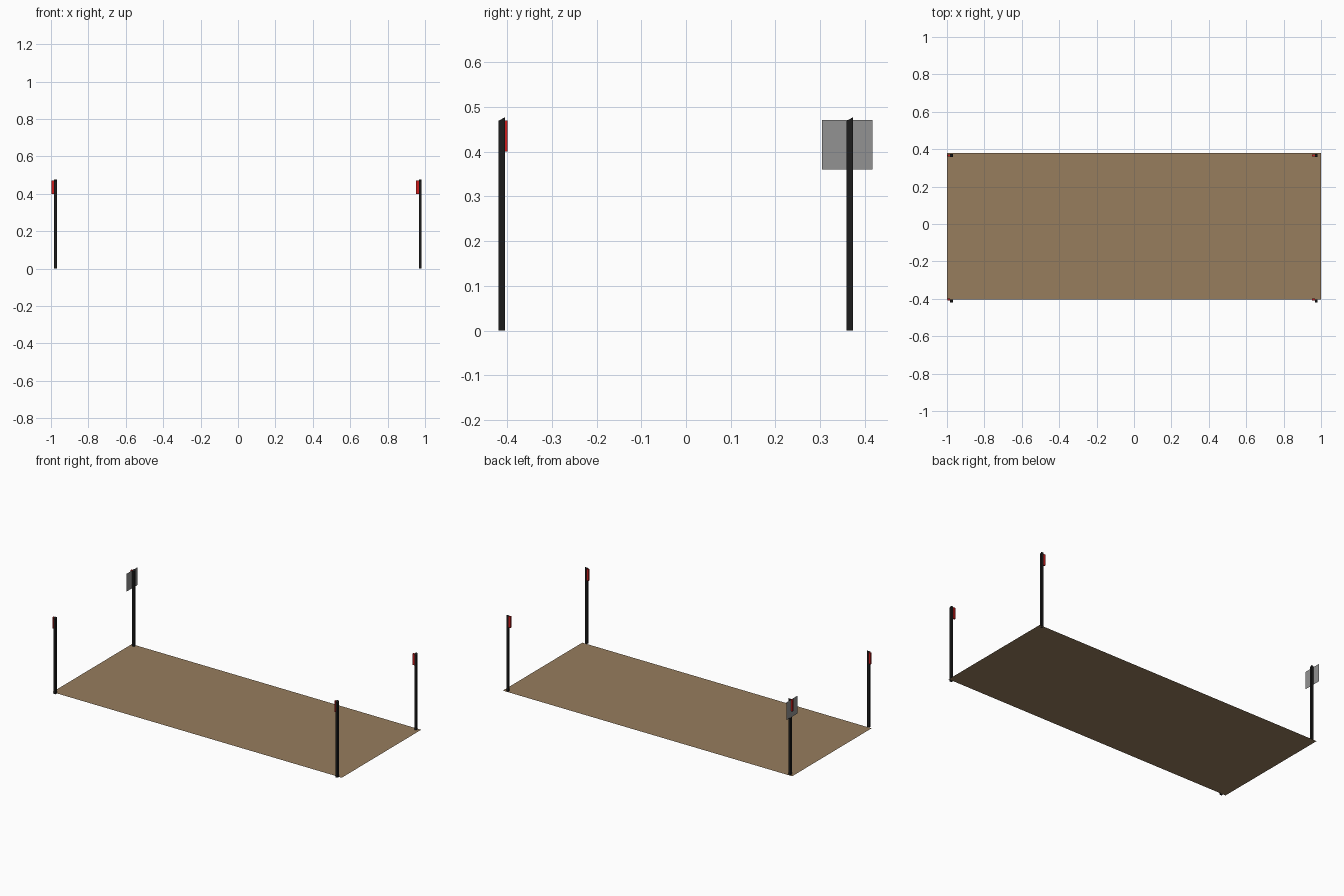
import bpy, bmesh

if "Cube" in bpy.data.objects:
    bpy.data.objects.remove(bpy.data.objects["Cube"])


def material(name, rgb):
    m = bpy.data.materials.new(name)
    m.diffuse_color = (*rgb, 1)
    m.use_nodes = True
    m.node_tree.nodes["Principled BSDF"].inputs["Base Color"].default_value = m.diffuse_color
    return m


BROWN = material("brown_floor", (0.31, 0.205, 0.11))
BLACK = material("black_post", (0.012, 0.012, 0.012))
RED = material("red_marker", (0.6, 0.012, 0.012))
GREY = material("grey_panel", (0.29, 0.29, 0.29))


def add(name, bm, mat):
    mesh = bpy.data.meshes.new(name)
    bm.to_mesh(mesh)
    bm.free()
    mesh.materials.append(mat)
    ob = bpy.data.objects.new(name, mesh)
    bpy.context.collection.objects.link(ob)
    return ob


def box(name, lo, hi, mat, slant=0.0):
    """Box between two corners; slant lowers the front edge of the top."""
    bm = bmesh.new()
    bmesh.ops.create_cube(bm, size=1)
    for v in bm.verts:
        front_top = v.co.z > 0 and v.co.y < 0
        v.co = [lo[i] + (v.co[i] + 0.5) * (hi[i] - lo[i]) for i in range(3)]
        if front_top:
            v.co.z -= slant
    return add(name, bm, mat)


def sheet(name, points, mat):
    bm = bmesh.new()
    bm.faces.new([bm.verts.new(p) for p in points])
    return add(name, bm, mat)


# Floor sheet
sheet("floor", [(-1, -0.404, 0), (1, -0.404, 0), (1, 0.38, 0), (-1, 0.38, 0)], BROWN)

# Corner posts with slanted tops, each with a red marker on its left side
W = 0.007
for side, x in (("left", -0.976), ("right", 0.974)):
    for end, y, flag_y in (("front", -0.412, -0.4035), ("back", 0.366, 0.367)):
        box(f"{end}_{side}_post", (x - W, y - W, 0), (x + W, y + W, 0.477),
            BLACK, slant=0.008)
        box(f"{end}_{side}_marker", (x - 0.021, flag_y - 0.005, 0.40),
            (x - W, flag_y + 0.005, 0.47), RED)

# Square panel on the back left post
px = -0.985
sheet("sign_panel", [(px, 0.304, 0.36), (px, 0.417, 0.36),
                     (px, 0.417, 0.471), (px, 0.304, 0.471)], GREY)
